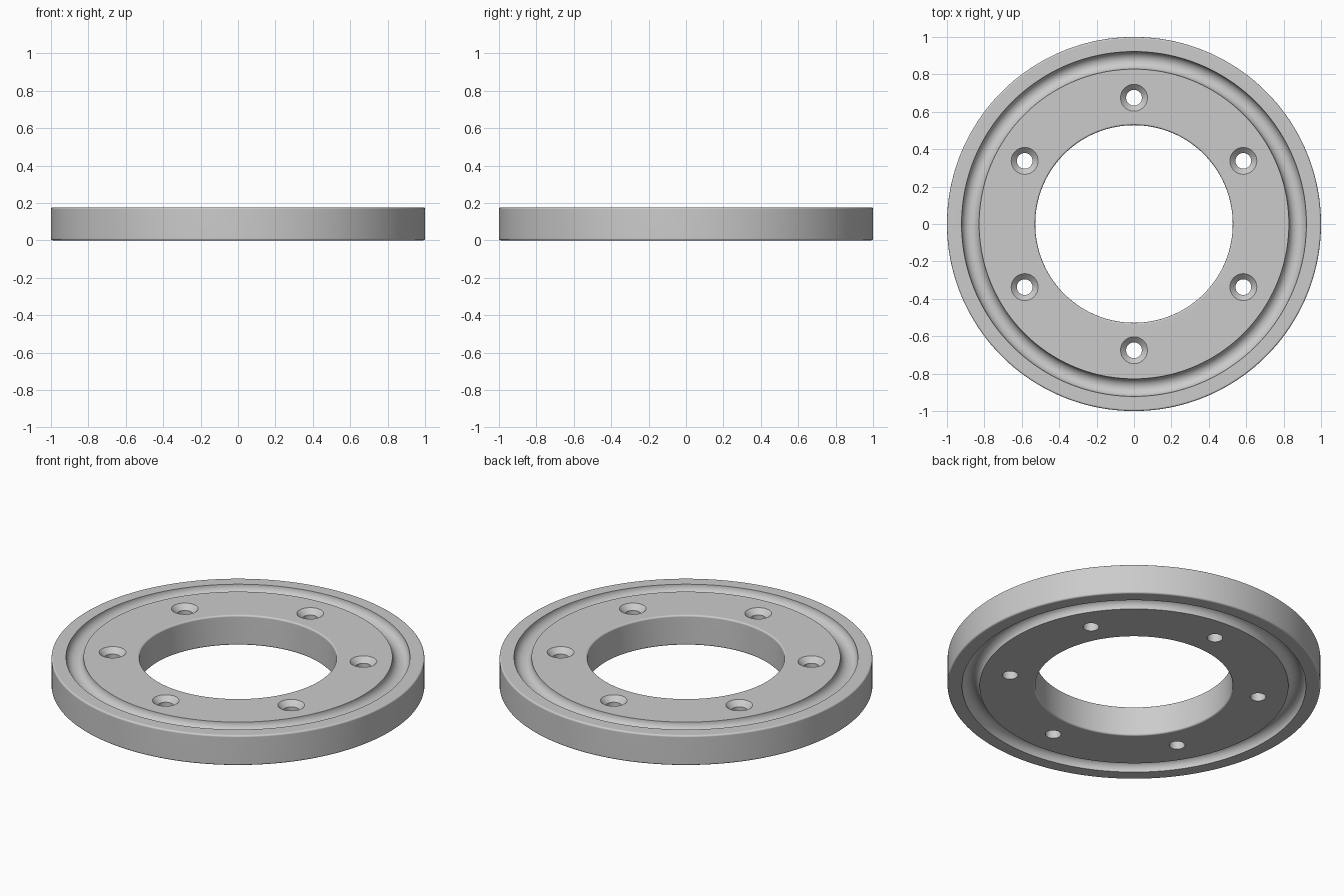
import bpy
import bmesh
from math import sin, cos, pi, radians
from mathutils import Matrix

cube = bpy.data.objects.get("Cube")
if cube:
    bpy.data.objects.remove(cube, do_unlink=True)

HEIGHT = 0.177
OUTER, BORE = 1.0, 0.528
FILLET = 0.01
GROOVE_MID, GROOVE_R = 0.875, 0.047
BOLT_CIRCLE, HOLE_R, SINK_R = 0.675, 0.042, 0.072

steel = bpy.data.materials.new("grey_steel")
steel.use_nodes = True
colour = (0.6, 0.6, 0.6, 1)
steel.diffuse_color = colour
steel.node_tree.nodes["Principled BSDF"].inputs["Base Color"].default_value = colour


def arc(r, z, radius, start, end, steps):
    """Points of an arc in the r-z plane, angles in degrees."""
    angles = [radians(start + (end - start) * i / steps) for i in range(steps + 1)]
    return [(r + radius * cos(a), z + radius * sin(a)) for a in angles]


def lathe(bm, profile, segments, offset=(0, 0, 0)):
    """Revolve a closed r-z profile around the z axis."""
    verts = [bm.verts.new((r, 0, z)) for r, z in profile]
    edges = [bm.edges.new((a, b)) for a, b in zip(verts, verts[1:] + verts[:1])]
    before = set(bm.verts) - set(verts)
    bmesh.ops.spin(bm, geom=verts + edges, cent=(0, 0, 0), axis=(0, 0, 1),
                   angle=2 * pi, steps=segments, use_merge=False)
    made = [v for v in bm.verts if v not in before]
    bmesh.ops.translate(bm, verts=made, vec=offset)
    bmesh.ops.remove_doubles(bm, verts=made, dist=1e-5)


def finish(bm, name):
    bmesh.ops.recalc_face_normals(bm, faces=bm.faces)
    mesh = bpy.data.meshes.new(name)
    bm.to_mesh(mesh)
    bm.free()
    mesh.materials.append(steel)
    obj = bpy.data.objects.new(name, mesh)
    bpy.context.collection.objects.link(obj)
    return obj


# Ring section: filleted corners, round groove on top, mirrored to the underside
upper = arc(BORE + FILLET, HEIGHT - FILLET, FILLET, 180, 90, 4)
upper += arc(GROOVE_MID, HEIGHT, GROOVE_R, 180, 360, 20)
upper += arc(OUTER - FILLET, HEIGHT - FILLET, FILLET, 90, 0, 4)
lower = [(r, HEIGHT - z) for r, z in reversed(upper)]
bm = bmesh.new()
lathe(bm, upper + lower, 180)
ring = finish(bm, "grooved_ring")

# Six countersunk bolt holes
lip = 0.02
sink = SINK_R - HOLE_R
hole = [(0, -lip), (HOLE_R, -lip), (HOLE_R, HEIGHT - sink),
        (SINK_R + lip, HEIGHT + lip), (0, HEIGHT + lip)]
bm = bmesh.new()
for i in range(6):
    a = radians(90 + 60 * i)
    lathe(bm, hole, 48, (BOLT_CIRCLE * cos(a), BOLT_CIRCLE * sin(a), 0))
# Drop the faceless seam edges left on the hole axes
loose = [e for e in bm.edges if not e.link_faces]
bmesh.ops.delete(bm, geom=loose, context='EDGES')
cutter = finish(bm, "bolt_hole_cutter")
cutter.hide_render = True

cut = ring.modifiers.new("bolt_holes", 'BOOLEAN')
cut.operation = 'DIFFERENCE'
cut.solver = 'EXACT'
cut.object = cutter
bpy.ops.object.select_all(action='DESELECT')
ring.select_set(True)
bpy.context.view_layer.objects.active = ring
bpy.ops.object.modifier_apply(modifier=cut.name)
bpy.data.objects.remove(cutter, do_unlink=True)

# Smooth curved walls, crisp rims, flat-looking faces
bpy.ops.object.shade_smooth_by_angle(angle=radians(30))
weighted = ring.modifiers.new("even_shading", 'WEIGHTED_NORMAL')
weighted.keep_sharp = True
